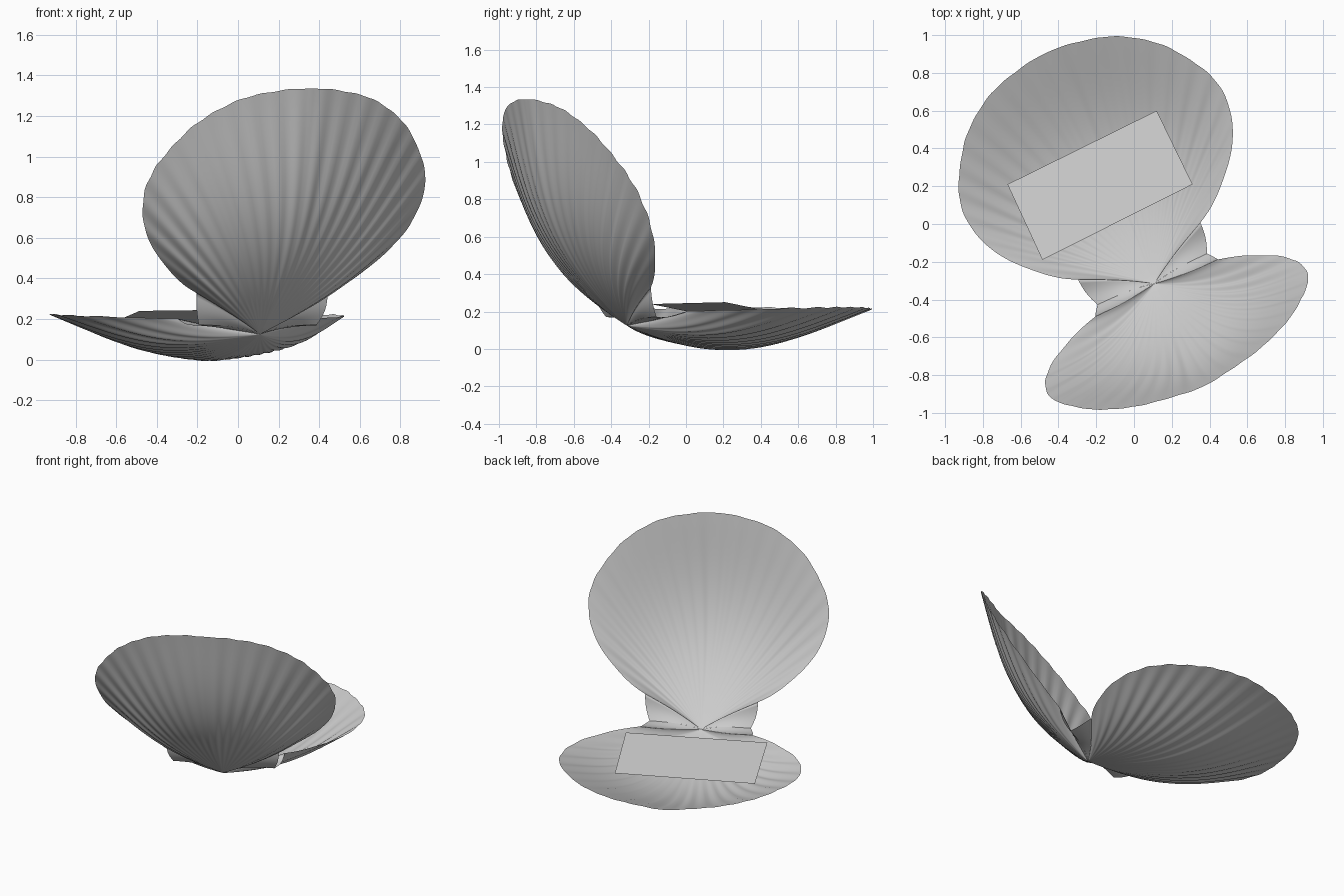
import bpy, bmesh, math
from mathutils import Vector, Matrix

if "Cube" in bpy.data.objects:
    bpy.data.objects.remove(bpy.data.objects["Cube"])

# half outline of the fan, from the edge beside the ear to the tip (u = along hinge, v = outward)
HALF = [(.357, .163), (.44, .212), (.528, .285), (.645, .41), (.722, .54), (.758, .69),
        (.744, .82), (.683, .95), (.557, 1.117), (.357, 1.252), (.127, 1.313)]
OUT = [Vector(p) for p in HALF] + [Vector((0, 1.322))] + [Vector((-u, v)) for u, v in reversed(HALF)]
AMAX = math.atan2(*HALF[0])
RIBS = 23


def outline(s):
    """Catmull-Rom point on the fan outline, s in 0..1."""
    n = len(OUT) - 1
    i = min(int(s * n), n - 1)
    f = s * n - i
    p = [OUT[max(0, min(n, i + k))] for k in (-1, 0, 1, 2)]
    return 0.5 * (2 * p[1] + (p[2] - p[0]) * f + (2 * p[0] - 5 * p[1] + 4 * p[2] - p[3]) * f ** 2
                  + (3 * p[1] - p[0] - 3 * p[2] + p[3]) * f ** 3)


def fan_point(s, t):
    """Point of the domed, ribbed fan; t runs from the beak to the rim."""
    o = outline(s)
    a = math.atan2(o.x, o.y)
    k = min(1, abs(a) / AMAX)
    depth = .018 + .162 * (1 - k * k) ** .78
    rib = math.cos(math.pi * RIBS * a / AMAX) * min(1, 5 * (1 - k)) * (.5 + .5 * k)
    r = t * (1 + .0015 * rib * t ** 4)
    z = ((.02 + .12 * k * (1 - k)) * t + .012 * k * k * t * t
         - depth * math.sin(math.pi * t ** .93) * (1 - .12 * t ** 3)
         - .0455 * (1 - t) ** 3 + rib * t * (.0075 * math.sin(math.pi * t) + .0035 * t))
    return Vector((o.x * r, o.y * r - .026 * (1 - t) ** 3, z))


def ear_point(side, w, k):
    """Flat ear between the fan edge (w=0) and the hinge line (w=1)."""
    a = fan_point(0 if side > 0 else 1, k)
    b = Vector((side * .32 * k, -.026 * (1 - k) ** 3, -.0455 * (1 - k) ** 3))
    p = a.lerp(b, w)
    p.x += side * .01 * math.sin(math.pi * w) * k ** 4
    p.z -= .012 * math.sin(math.pi * w) * k
    return p


def add_grid(bm, fn, nx, ny):
    g = [[bm.verts.new(fn(i / nx, j / ny)) for j in range(ny + 1)] for i in range(nx + 1)]
    for i in range(nx):
        for j in range(ny):
            bm.faces.new((g[i][j], g[i + 1][j], g[i + 1][j + 1], g[i][j + 1]))


def finish(name, bm, mat):
    bmesh.ops.remove_doubles(bm, verts=bm.verts, dist=.00005)
    bm.transform(mat)
    bmesh.ops.recalc_face_normals(bm, faces=bm.faces)
    me = bpy.data.meshes.new(name)
    bm.to_mesh(me)
    bm.free()
    for p in me.polygons:
        p.use_smooth = True
    ob = bpy.data.objects.new(name, me)
    bpy.context.collection.objects.link(ob)
    return ob


def valve(name, mat):
    bm = bmesh.new()
    add_grid(bm, fan_point, 198, 28)
    for side in (1, -1):
        add_grid(bm, lambda w, k: ear_point(side, w, k), 8, 28)
    return finish(name, bm, mat)


# hinge placement shared by both valves
hinge = Matrix.Translation((.097, -.292, .17)) @ Matrix.Rotation(math.radians(25), 4, 'Z')
valve("lower_valve", hinge)
# upper valve: mirrored lower valve swung open about the hinge
valve("upper_valve", hinge @ Matrix.Rotation(math.radians(119.3), 4, 'X') @ Matrix.Diagonal((1, 1, -1, 1)))

# flat card lying in the lower valve
bm = bmesh.new()
bm.faces.new([bm.verts.new(c) for c in
              ((-.485, -.19, .24), (.31, .21, .25), (.12, .60, .17), (-.67, .21, .16))])
finish("card", bm, Matrix())
